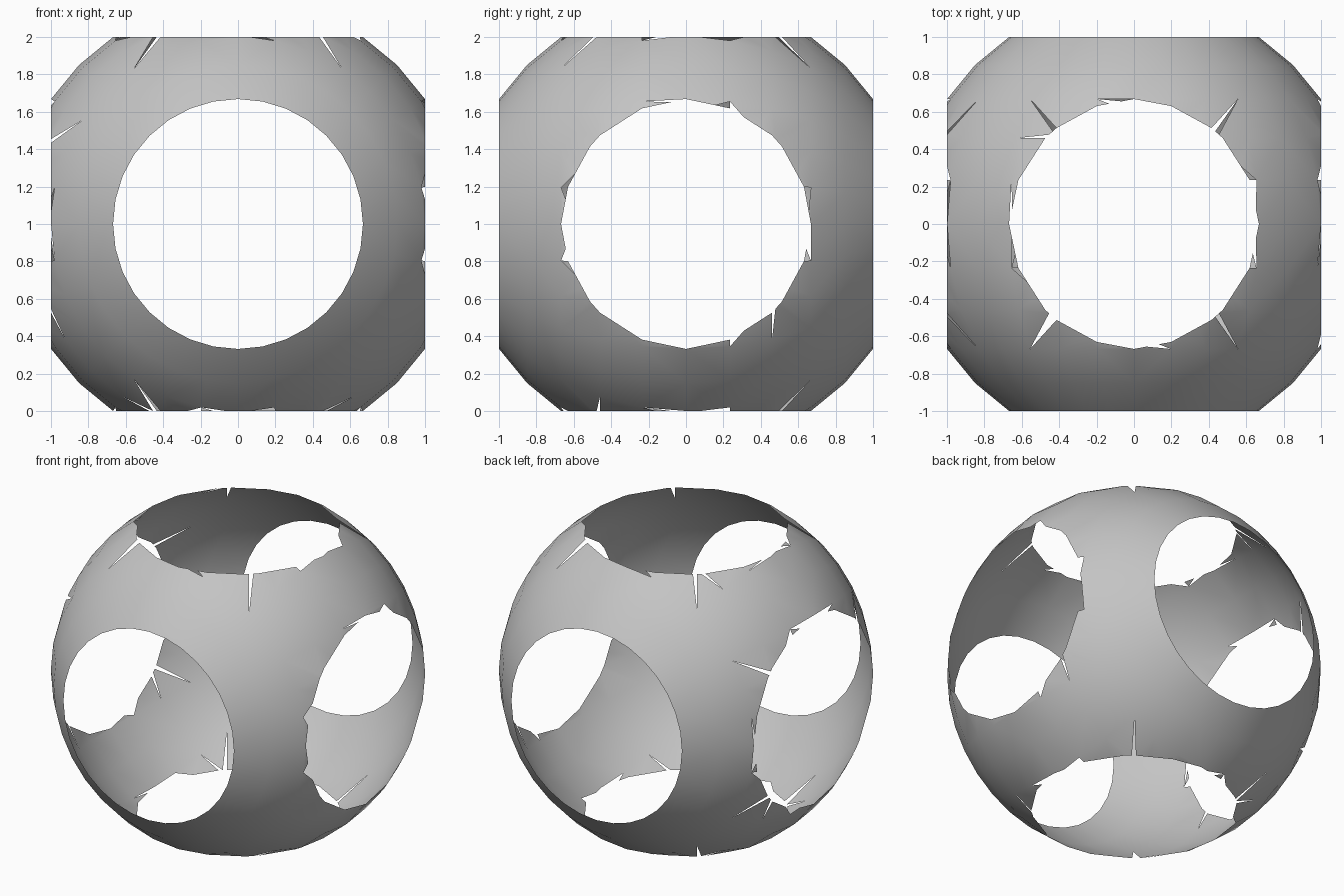
import bpy
import bmesh
import math
import random
from mathutils import Matrix, Vector

random.seed(4)
cube = bpy.data.objects.get("Cube")
if cube:
    bpy.data.objects.remove(cube, do_unlink=True)

# Plain grey shell colour
grey = bpy.data.materials.new("plain_grey")
grey.use_nodes = True
colour = (0.55, 0.55, 0.55, 1)
grey.diffuse_color = colour
grey.node_tree.nodes["Principled BSDF"].inputs["Base Color"].default_value = colour

# Thin sphere with its poles facing front and back
SEGMENTS = 32
half_angle = 3 * 2 * math.pi / SEGMENTS
radius = 1 / math.cos(half_angle * 0.999)
bm = bmesh.new()
bmesh.ops.create_uvsphere(bm, u_segments=SEGMENTS, v_segments=SEGMENTS // 2, radius=radius)
bmesh.ops.rotate(bm, verts=bm.verts, matrix=Matrix.Rotation(math.pi / 2, 3, "X"))

# Six round openings, one on each side
for axis in range(3):
    for side in (-1, 1):
        normal = Vector((0, 0, 0))
        normal[axis] = side
        bmesh.ops.bisect_plane(bm, geom=bm.verts[:] + bm.edges[:] + bm.faces[:],
                               dist=0.002, plane_co=normal, plane_no=normal,
                               clear_outer=True)


def on_ragged_rim(edge):
    """Rim edges of the side, top and bottom openings."""
    return edge.is_boundary and any(
        all(abs(v.co[axis]) > 0.99 for v in edge.verts) for axis in (0, 2))


# Ragged rims: split the rim into slivers and drop some of them
rim = [e for e in bm.edges if on_ragged_rim(e) and e.calc_length() > 0.06]
bmesh.ops.subdivide_edges(bm, edges=rim, cuts=2)
bmesh.ops.triangulate(bm, faces=bm.faces[:])
slivers = [f for f in bm.faces
           if f.calc_area() < 0.004 and any(on_ragged_rim(e) for e in f.edges)
           and random.random() < 0.4]
bmesh.ops.delete(bm, geom=slivers, context="FACES")

# Stand the shell on the floor
bmesh.ops.translate(bm, verts=bm.verts, vec=(0, 0, 1))
mesh = bpy.data.meshes.new("pierced_shell")
bm.to_mesh(mesh)
bm.free()
mesh.materials.append(grey)
shell = bpy.data.objects.new("pierced_shell", mesh)
bpy.context.collection.objects.link(shell)
for polygon in mesh.polygons:
    polygon.use_smooth = True
